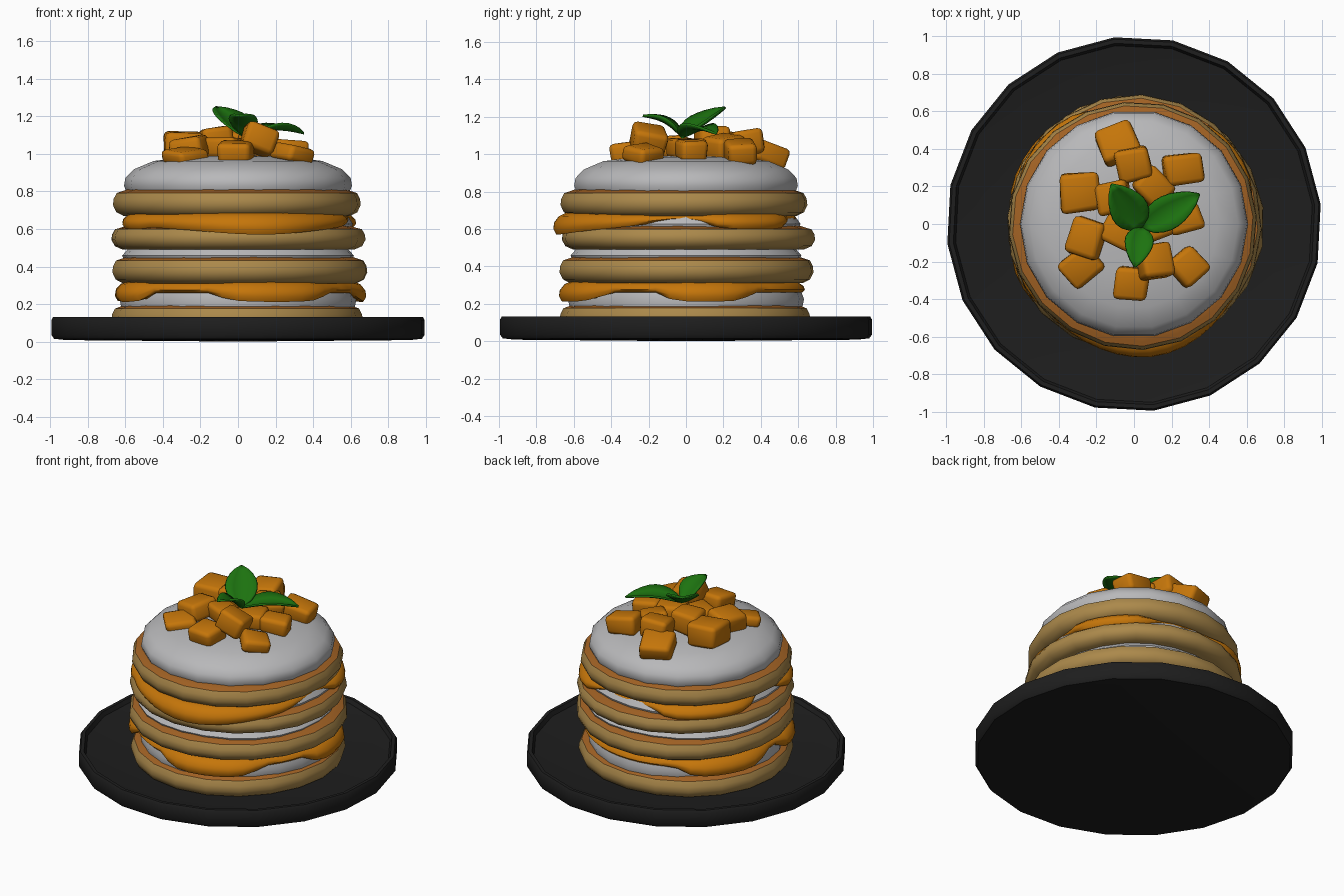
import bpy, bmesh, math, random
from mathutils import Vector, Matrix, Euler

if "Cube" in bpy.data.objects:
    bpy.data.objects.remove(bpy.data.objects["Cube"])

random.seed(4)


def material(name, rgb):
    m = bpy.data.materials.new(name)
    m.diffuse_color = (*rgb, 1)
    m.use_nodes = True
    m.node_tree.nodes["Principled BSDF"].inputs["Base Color"].default_value = m.diffuse_color
    return m


BLACK = material("plate black", (0.013, 0.013, 0.013))
TAN = material("pancake tan", (0.41, 0.25, 0.07))
BROWN = material("browned top", (0.37, 0.125, 0.018))
CREAM = material("cream white", (0.48, 0.48, 0.49))
MANGO = material("mango orange", (0.56, 0.18, 0.003))
GREEN = material("leaf green", (0.012, 0.17, 0.005))


def finish(name, bm, mats, angle=40):
    bmesh.ops.recalc_face_normals(bm, faces=bm.faces[:])
    me = bpy.data.meshes.new(name)
    bm.to_mesh(me)
    bm.free()
    for m in mats:
        me.materials.append(m)
    me.shade_smooth()
    me.set_sharp_from_angle(angle=math.radians(angle))
    ob = bpy.data.objects.new(name, me)
    bpy.context.collection.objects.link(ob)
    return ob


def lathe(name, profile, n, mats, centre=(0, 0), turn=0, rule=None, angle=40):
    """Revolve profile(angle) -> [(r, z)...]; first and last points are on the axis."""
    bm = bmesh.new()
    cx, cy = centre
    cols = []
    p = profile(0)
    first = bm.verts.new((cx, cy, p[0][1]))
    last = bm.verts.new((cx, cy, p[-1][1]))
    for i in range(n):
        a = 2 * math.pi * i / n + turn
        cols.append([bm.verts.new((cx + r * math.cos(a), cy + r * math.sin(a), z))
                     for r, z in profile(a)[1:-1]])
    for i in range(n):
        a, b = cols[i], cols[(i + 1) % n]
        faces = [bm.faces.new((first, b[0], a[0]))]
        for j in range(len(a) - 1):
            faces.append(bm.faces.new((a[j], b[j], b[j + 1], a[j + 1])))
        faces.append(bm.faces.new((a[-1], b[-1], last)))
        if rule:
            for k, f in enumerate(faces):
                f.material_index = rule(k)
    return finish(name, bm, mats, angle)


# Plate with a low raised rim and a shallow dish
lathe("plate", lambda a: [(0, 0), (0.92, 0.008), (0.985, 0.015), (1.0, 0.035), (1.0, 0.115),
                          (0.99, 0.132), (0.968, 0.132), (0.955, 0.105), (0.72, 0.066), (0, 0.062)],
      20, [BLACK], turn=math.radians(6))

# Pancakes: tan sides, browned tops
for i, (z0, z1, r, c) in enumerate([(0.05, 0.195, 0.67, (-0.005, 0.0)),
                                    (0.31, 0.45, 0.685, (0.005, 0.0)),
                                    (0.49, 0.615, 0.678, (0.003, 0.008)),
                                    (0.668, 0.81, 0.662, (-0.002, -0.008))]):
    ph = i * 1.7

    def cake(a, z0=z0, z1=z1, r=r, ph=ph):
        s = r * (1 + 0.008 * math.sin(3 * a + ph))
        h = z1 - z0
        return [(0, z0), (s - 0.06, z0), (s - 0.018, z0 + 0.15 * h), (s, z0 + 0.42 * h),
                (s - 0.004, z0 + 0.65 * h), (s - 0.02, z1 - 0.13 * h),
                (s - 0.045, z1 - 0.01), (s - 0.075, z1), (0, z1)]
    lathe("pancake_%d" % (i + 1), cake, 20, [TAN, BROWN], c, i * 0.13,
          lambda k: 1 if k >= 5 else 0)

# Cream fillings
for i, (z0, z1, r) in enumerate([(0.185, 0.32, 0.615), (0.44, 0.50, 0.615), (0.605, 0.68, 0.61)]):
    def fill(a, z0=z0, z1=z1, r=r):
        s = r + 0.008 * math.sin(4 * a + z0 * 9)
        return [(0, z0), (s, z0), (s + 0.008, z0 + 0.3 * (z1 - z0)),
                (s - 0.01, z0 + 0.65 * (z1 - z0)), (s - 0.03, z1), (0, z1)]
    lathe("cream_filling_%d" % (i + 1), fill, 24, [CREAM])

# Cream dome on top
lathe("cream_top", lambda a: [(0, 0.80), (0.595, 0.80), (0.607, 0.83), (0.60, 0.872), (0.555, 0.918),
                              (0.45, 0.962), (0.27, 0.985), (0, 0.995)], 18, [CREAM], angle=60)


# Mango layers that bulge and droop in lobes: (direction, half width) in degrees
def lobe(a, lobes):
    best = 0
    for c, w in lobes:
        d = (math.degrees(a) - c + 180) % 360 - 180
        best = max(best, 1 - (d / w) ** 4)
    return max(0, best)


LOBES = [
    (0.32, 0.26, 0.212, 0.63, 0.05, [(-72, 31), (10, 24), (148, 29), (207, 18)]),
    (0.685, 0.645, 0.60, 0.585, 0.08, [(-85, 75), (35, 29), (137, 35), (212, 20)]),
]
for i, (zt, zthin, zlow, r0, dr, lobes) in enumerate(LOBES):
    def mango(a, zt=zt, zthin=zthin, zlow=zlow, r0=r0, dr=dr, lobes=lobes):
        f = lobe(a, lobes)
        r = r0 + dr * f
        zb = zthin + (zlow - zthin) * f
        if i == 1:
            d = max(0, math.cos(a - math.radians(-80))) ** 8   # the big front drip
            r += 0.045 * d
            zb -= 0.03 * d
        h = zt - zb
        return [(0, zb + 0.02), (r - 0.05, zb + 0.01), (r - 0.01, zb), (r + 0.005, zb + 0.25 * h),
                (r, zb + 0.55 * h), (r - 0.025, zb + 0.85 * h), (r - 0.06, zt), (0, zt)]
    lathe("mango_layer_%d" % (i + 1), mango, 48, [MANGO], angle=60)

# Mango cubes: centre, size, tilt in degrees
CUBES = [
    ((-0.29, 0.17, 1.04), (0.20, 0.20, 0.15), (3, 4, 5)),
    ((-0.09, 0.43, 1.00), (0.21, 0.19, 0.12), (-18, 0, 20)),
    ((0.00, 0.32, 1.06), (0.18, 0.18, 0.14), (8, -5, 12)),
    ((0.26, 0.29, 1.01), (0.20, 0.16, 0.12), (4, 8, 10)),
    ((0.10, 0.20, 1.04), (0.16, 0.18, 0.12), (10, 10, 45)),
    ((-0.11, 0.14, 1.07), (0.17, 0.17, 0.14), (0, -8, 10)),
    ((-0.26, -0.08, 1.03), (0.18, 0.20, 0.12), (5, -12, -20)),
    ((-0.28, -0.23, 0.985), (0.19, 0.17, 0.08), (8, -6, 40)),
    ((-0.01, -0.32, 1.01), (0.18, 0.17, 0.11), (8, 0, -5)),
    ((0.11, -0.20, 1.075), (0.17, 0.18, 0.14), (-10, 18, 8)),
    ((0.29, -0.23, 1.00), (0.17, 0.17, 0.09), (6, 12, 42)),
    ((0.27, 0.03, 1.02), (0.18, 0.14, 0.11), (0, 6, 15)),
    ((-0.08, -0.04, 1.03), (0.19, 0.16, 0.11), (0, 0, -25)),
    ((0.10, 0.00, 1.03), (0.18, 0.18, 0.11), (0, 0, 20)),
]
for i, (c, s, t) in enumerate(CUBES):
    bm = bmesh.new()
    bmesh.ops.create_cube(bm, size=1)
    for v in bm.verts:
        v.co += Vector([random.uniform(-0.06, 0.06) for _ in range(3)])
    rot = Euler([math.radians(k) for k in t]).to_matrix().to_4x4()
    bm.transform(Matrix.Translation(c) @ rot @ Matrix.Diagonal((*s, 1)))
    bmesh.ops.bevel(bm, geom=bm.edges[:], offset=0.026, segments=2, profile=0.5, affect='EDGES')
    finish("mango_cube_%d" % (i + 1), bm, [MANGO], 60)

# Mint leaves: pointed, cupped blades from a shared base
BASE = Vector((0.04, -0.02, 1.09))
for i, (tip, w, sag) in enumerate([((-0.12, 0.21, 1.25), 0.10, 0.0),
                                   ((0.35, 0.16, 1.11), 0.09, 0.03),
                                   ((0.005, -0.23, 1.205), 0.075, 0.025)]):
    axis = Vector(tip) - BASE
    side = axis.cross(Vector((0, 0, 1))).normalized()
    up = side.cross(axis).normalized()
    bm = bmesh.new()
    rows = []
    for k in range(9):
        t = k / 8
        half = w * (0.06 + 0.94 * math.sin(math.pi * t ** 0.85) ** 0.8) if k < 8 else 0.003
        mid = BASE + axis * t + up * (sag * math.sin(math.pi * t))
        rows.append([bm.verts.new(mid + side * (half * u) + up * (0.35 * half * u * u))
                     for u in (-1, -0.5, 0, 0.5, 1)])
    for a, b in zip(rows, rows[1:]):
        for j in range(4):
            bm.faces.new((a[j], a[j + 1], b[j + 1], b[j]))
    leaf = finish("mint_leaf_%d" % (i + 1), bm, [GREEN], 60)
    thick = leaf.modifiers.new("thickness", 'SOLIDIFY')
    thick.thickness = 0.012
    thick.offset = 0
